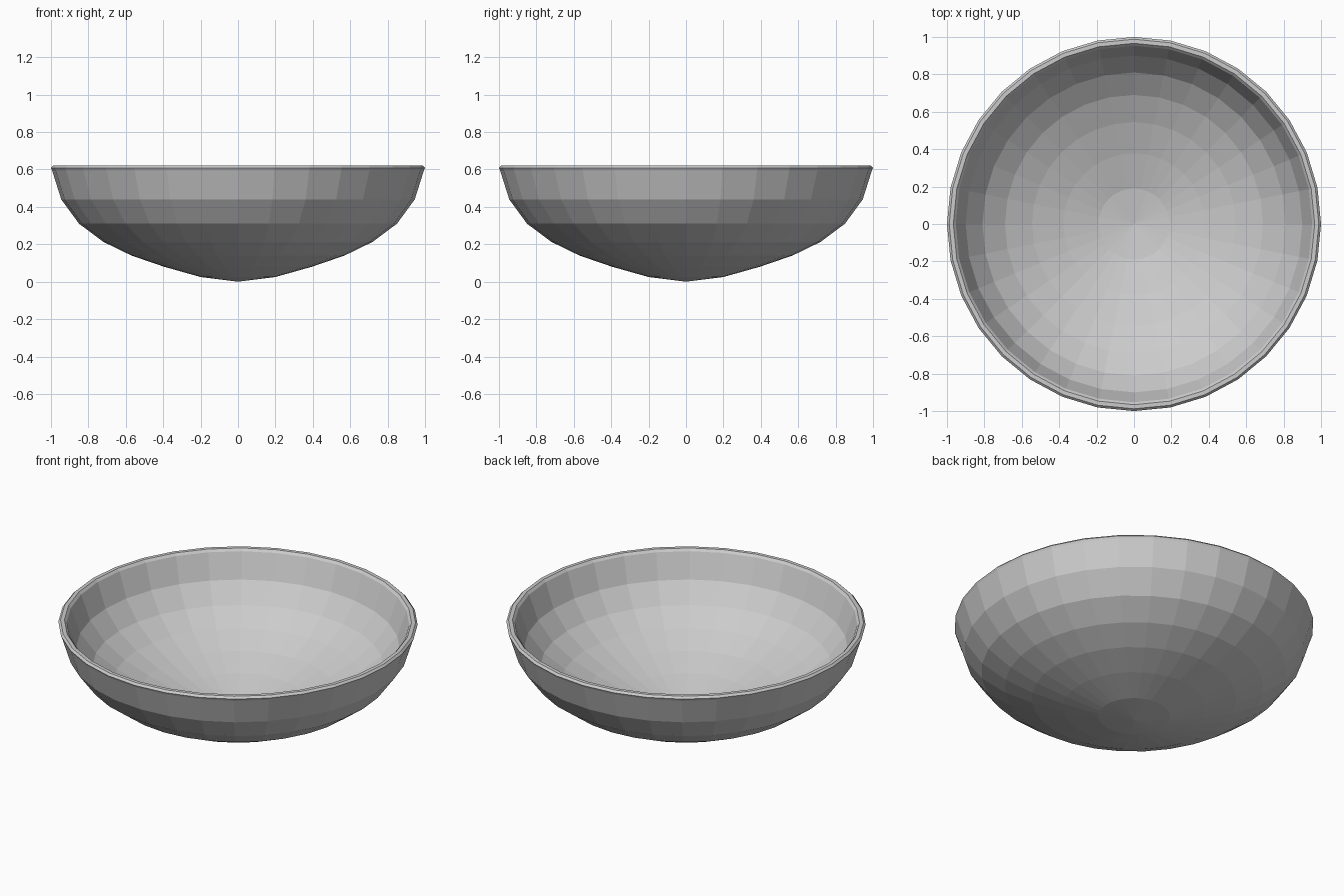
import bpy, bmesh
from math import cos, sin, tau

if "Cube" in bpy.data.objects:
    bpy.data.objects.remove(bpy.data.objects["Cube"])

SIDES = 32

# Closed profile (radius, height): outside from base to rim, then back down inside
outside = [(0.20, 0.025), (0.395, 0.08), (0.57, 0.14), (0.72, 0.213), (0.85, 0.31), (0.945, 0.44)]
rim = [(0.994, 0.595), (1.0, 0.608), (0.988, 0.62), (0.966, 0.62), (0.953, 0.606)]
inside = [(0.90, 0.457), (0.81, 0.343), (0.69, 0.255), (0.545, 0.185), (0.378, 0.125), (0.19, 0.072)]

bm = bmesh.new()
rings = [[bm.verts.new((r * cos(tau * i / SIDES), r * sin(tau * i / SIDES), z))
          for i in range(SIDES)] for r, z in outside + rim + inside]
bottom = bm.verts.new((0, 0, 0))
floor = bm.verts.new((0, 0, 0.048))

# Wall bands and the two shallow centre fans
for i in range(SIDES):
    j = (i + 1) % SIDES
    for a, b in zip(rings, rings[1:]):
        bm.faces.new((a[i], a[j], b[j], b[i]))
    bm.faces.new((bottom, rings[0][j], rings[0][i]))
    bm.faces.new((floor, rings[-1][i], rings[-1][j]))
bmesh.ops.recalc_face_normals(bm, faces=bm.faces)

mesh = bpy.data.meshes.new("bowl")
bm.to_mesh(mesh)
bm.free()
bpy.context.collection.objects.link(bpy.data.objects.new("bowl", mesh))
